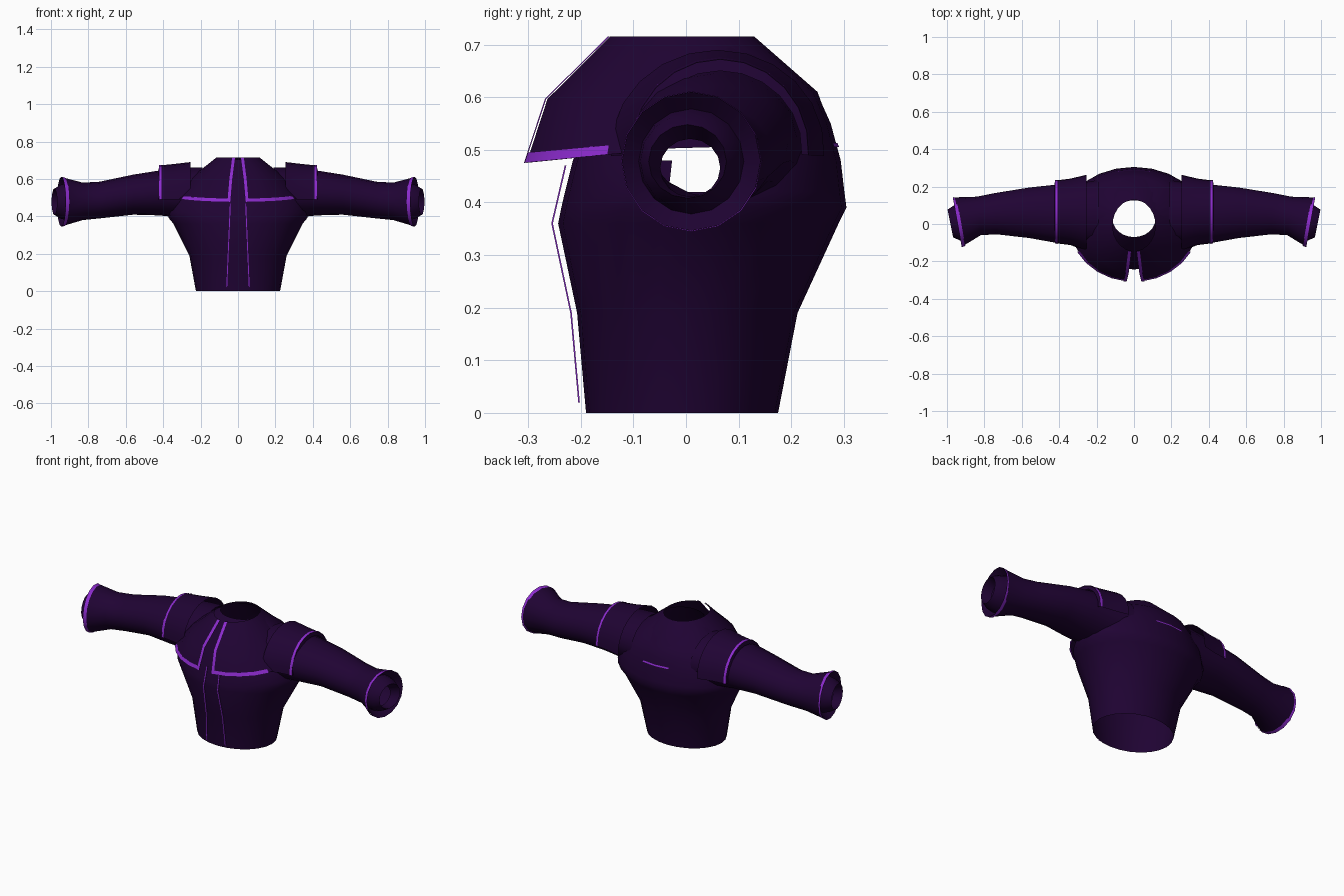
import bpy, bmesh
from math import sin, cos, pi

cube = bpy.data.objects.get("Cube")
if cube:
    bpy.data.objects.remove(cube)


def material(name, rgb):
    m = bpy.data.materials.new(name)
    m.use_nodes = True
    m.diffuse_color = (*rgb, 1)
    m.node_tree.nodes["Principled BSDF"].inputs["Base Color"].default_value = (*rgb, 1)
    return m


CLOTH = material("dark_violet_cloth", (0.014, 0.001, 0.033))
TRIM = material("bright_purple_trim", (0.26, 0.024, 0.61))


def loft(name, rings, mat, closed=True, side=1, drop=None):
    """Skin a list of point rings; drop(centre) removes faces."""
    bm = bmesh.new()
    loops = [[bm.verts.new((x * side, y, z)) for x, y, z in r] for r in rings]
    n = len(loops[0])
    for a, b in zip(loops, loops[1:]):
        for i in range(n if closed else n - 1):
            j = (i + 1) % n
            bm.faces.new((a[i], a[j], b[j], b[i]))
    bmesh.ops.recalc_face_normals(bm, faces=bm.faces)
    if drop:
        holes = [f for f in bm.faces if drop(f.calc_center_median())]
        bmesh.ops.delete(bm, geom=holes, context="FACES")
    mesh = bpy.data.meshes.new(name)
    bm.to_mesh(mesh)
    bm.free()
    mesh.materials.append(mat)
    ob = bpy.data.objects.new(name, mesh)
    bpy.context.collection.objects.link(ob)
    bpy.ops.object.select_all(action="DESELECT")
    ob.select_set(True)
    bpy.context.view_layer.objects.active = ob
    bpy.ops.object.shade_smooth_by_angle(angle=0.85)


def lerp(a, b, t):
    return a + (b - a) * t


def sample(table, t):
    """Interpolate rows keyed by their first value."""
    for p, q in zip(table, table[1:]):
        if t <= q[0]:
            k = (t - p[0]) / (q[0] - p[0])
            return [lerp(u, v, k) for u, v in zip(p, q)]
    return list(table[-1])


# Torso: height, half width, front y, back y
BODY = [(0, .225, -.19, .175), (.19, .26, -.207, .212), (.36, .345, -.243, .29),
        (.39, .37, -.237, .305), (.42, .375, -.23, .301), (.48, .36, -.215, .294),
        (.55, .32, -.18, .275), (.61, .26, -.15, .248), (.705, .115, -.07, .127)]


def body_ring(z, hx, front, back, n=24):
    c, r = (front + back) / 2, (back - front) / 2
    return [(hx * sin(2 * pi * i / n), c - r * cos(2 * pi * i / n), z) for i in range(n)]


def in_armhole(p):
    return abs(p.x) > .2 and p.z > .42 and (p.y - .035) ** 2 + (p.z - .52) ** 2 < .11 ** 2


loft("torso", [body_ring(*row) for row in BODY], CLOTH, drop=in_armhole)

# Shoulder cape, split at the front: fraction down, height, half width, front y, back y
CAPE = [(0, .715, .115, -.145, .13), (.45, .61, .25, -.265, .25), (1, .505, .34, -.305, .288)]
SLIT = .115


def cape_point(a, v, out=0):
    _, z, hx, front, back = sample(CAPE, v)
    c, r = (front + back) / 2, (back - front) / 2
    z -= .03 * v * max(0, cos(a))
    return ((hx + out) * sin(a), c - (r + out) * cos(a), z)


def cape_strip(name, start, end, steps, heights, mat, out=0, side=1):
    angles = [lerp(start, end, i / steps) for i in range(steps + 1)]
    rows = [[cape_point(a, v, out) for a in angles] for v in heights]
    loft(name, rows, mat, closed=False, side=side)


cape_strip("shoulder_cape", SLIT, 2 * pi - SLIT, 22, (0, .45, 1), CLOTH)
cape_strip("back_hem_trim", pi - .25, pi + .25, 2, (.96, 1), TRIM, .003)

# Trim along the hem, the slit and the front opening
for side, label in ((1, "left"), (-1, "right")):
    cape_strip(label + "_hem_trim", SLIT, SLIT + .97, 4, (.91, 1), TRIM, .004, side)

    rows = []
    for v in (0, .2, .45, .7, 1):
        width = .017 / sample(CAPE, v)[2]
        rows.append([cape_point(SLIT + k * width, v, .005) for k in (0, 1)])
    loft(label + "_slit_trim", rows, TRIM, closed=False, side=side)

    rows = []
    for z in (.02, .19, .36, .47):
        x, y = lerp(.061, .041, z / .47), sample(BODY, z)[2] - .013
        rows.append([(x - .005, y + .003, z), (x - .005, y, z),
                     (x + .005, y, z), (x + .005, y + .003, z)])
    loft(label + "_front_piping", rows, TRIM, closed=False, side=side)


# Sleeves: x, centre y, radius y, centre z, radius z, slant
SLEEVE = [(.19, .06, .175, .525, .137, 0), (.28, .06, .16, .525, .135, 0),
          (.42, .055, .155, .525, .12, 0),
          (.56, .06, .135, .516, .107, 0), (.74, .055, .11, .487, .098, .05),
          (.83, .043, .103, .48, .1, .1), (.945, .01, .132, .478, .132, .18)]
LINING = [(.91, .01, .1, .478, .1, .18), (.95, .005, .092, .478, .09, .18),
          (.982, .003, .074, .478, .07, .2), (.93, .008, .057, .466, .055, .2)]


def sleeve_ring(x, cy, ry, cz, rz, slant, start=0, end=2 * pi, n=16, closed=True):
    pts = []
    for i in range(n if closed else n + 1):
        a = lerp(start, end, i / n)
        pts.append((x + slant * ry * cos(a), cy + ry * cos(a), cz + rz * sin(a)))
    return pts


# Shoulder pads: open arches over the sleeve tops, same columns as the sleeves
PAD = [(.255, .06, .203, .5, .19, 0), (.34, .065, .178, .5, .18, 0),
       (.42, .065, .168, .5, .172, 0), (.425, .065, .155, .5, .15, 0)]
PAD_TRIM = [(.408, .065, .1715, .5, .1755, 0), (.422, .065, .17, .5, .174, 0)]
CUFF_TRIM = [(.925, .012, .129, .478, .129, .18), (.944, .01, .1335, .478, .1335, .18)]


def arch(row):
    return sleeve_ring(*row, start=-.06, end=pi + .06, n=12, closed=False)


for side, label in ((1, "left"), (-1, "right")):
    loft(label + "_sleeve", [sleeve_ring(*r) for r in SLEEVE], CLOTH, side=side)
    loft(label + "_cuff_lining", [sleeve_ring(*r) for r in SLEEVE[-1:] + LINING], CLOTH, side=side)
    loft(label + "_cuff_trim", [sleeve_ring(*r) for r in CUFF_TRIM], TRIM, side=side)
    loft(label + "_shoulder_pad", [arch(r) for r in PAD], CLOTH, closed=False, side=side)
    loft(label + "_pad_trim", [arch(r) for r in PAD_TRIM], TRIM, closed=False, side=side)
